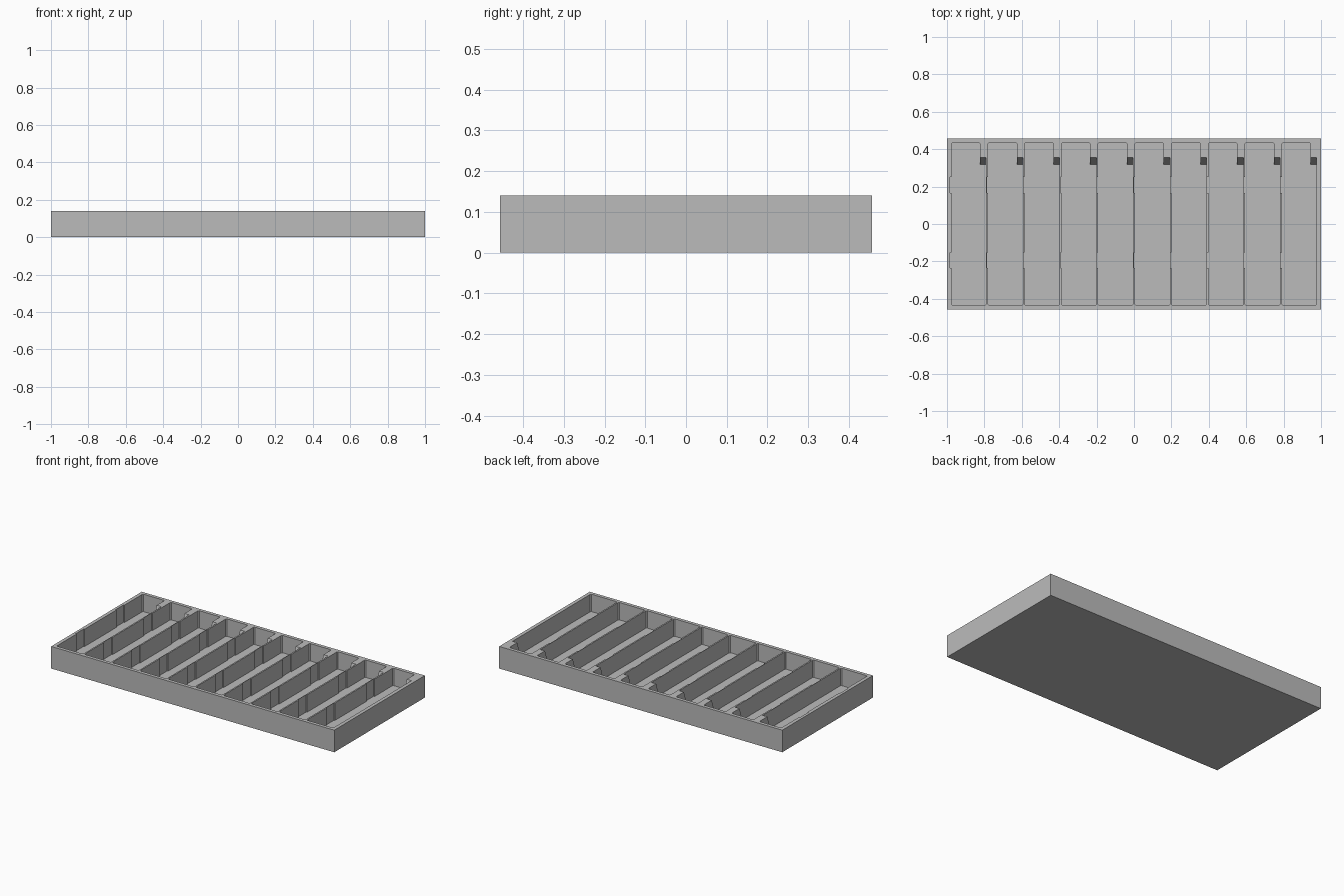
import bpy
import bmesh
from mathutils import Vector

if "Cube" in bpy.data.objects:
    bpy.data.objects.remove(bpy.data.objects["Cube"])

LENGTH, DEPTH, HEIGHT = 2.0, 0.914, 0.141
FLOOR = 0.03
COUNT = 10
EDGE_X, EDGE_Y = 0.977, 0.435          # inner limits of the pockets
POCKET = 0.187
PITCH = (2 * EDGE_X - POCKET) / (COUNT - 1)
RECESS = 0.006                         # shallow slots in each left wall
BLOCK = 0.033                          # corner block width
BLOCK_Y, RAMP_Y = 0.355, 0.318

grey = bpy.data.materials.new("plain grey")
grey.use_nodes = True
grey.diffuse_color = (0.5, 0.5, 0.5, 1)
grey.node_tree.nodes["Principled BSDF"].inputs["Base Color"].default_value = (0.5, 0.5, 0.5, 1)


def prism(bm, outline, offset):
    """Extrude a closed 3D outline along an offset."""
    face = bm.faces.new([bm.verts.new(p) for p in outline])
    moved = bmesh.ops.extrude_face_region(bm, geom=[face])["geom"]
    verts = [g for g in moved if isinstance(g, bmesh.types.BMVert)]
    bmesh.ops.translate(bm, verts=verts, vec=Vector(offset))


def finish(bm, name):
    bmesh.ops.recalc_face_normals(bm, faces=bm.faces)
    mesh = bpy.data.meshes.new(name)
    bm.to_mesh(mesh)
    bm.free()
    mesh.materials.append(grey)
    obj = bpy.data.objects.new(name, mesh)
    bpy.context.collection.objects.link(obj)
    return obj


def pocket_outline(left):
    """Pocket plan: corner block at the back right, two slots on the left."""
    right = left + POCKET
    c = 0.006
    plan = [(left + c, -EDGE_Y), (right - c, -EDGE_Y), (right, c - EDGE_Y),
            (right, BLOCK_Y), (right - BLOCK, BLOCK_Y),
            (right - BLOCK, EDGE_Y - c), (right - BLOCK - c, EDGE_Y),
            (left + c, EDGE_Y), (left, EDGE_Y - c)]
    for high, low in ((0.25, 0.167), (-0.152, -0.235)):
        plan += [(left, high), (left - RECESS, high), (left - RECESS, low), (left, low)]
    plan.append((left, c - EDGE_Y))
    return [(x, y, FLOOR) for x, y in plan]


lefts = [-EDGE_X + i * PITCH for i in range(COUNT)]

# Tray body
bm = bmesh.new()
bmesh.ops.create_cube(bm, size=1)
bmesh.ops.scale(bm, vec=(LENGTH, DEPTH, HEIGHT), verts=bm.verts)
bmesh.ops.translate(bm, vec=(0, 0, HEIGHT / 2), verts=bm.verts)
tray = finish(bm, "tray")

# Pocket cutter
bm = bmesh.new()
for left in lefts:
    prism(bm, pocket_outline(left), (0, 0, HEIGHT))
cutter = finish(bm, "pocket_cutter")
cutter.hide_render = True

cut = tray.modifiers.new("pockets", 'BOOLEAN')
cut.operation = 'DIFFERENCE'
cut.solver = 'EXACT'
cut.object = cutter
bpy.context.view_layer.objects.active = tray
bpy.ops.object.modifier_apply(modifier=cut.name)
bpy.data.objects.remove(cutter)

# Steep ramps in front of the corner blocks
bm = bmesh.new()
for left in lefts:
    x = left + POCKET - BLOCK
    side = [(x, BLOCK_Y, HEIGHT), (x, BLOCK_Y, FLOOR), (x, RAMP_Y, FLOOR)]
    prism(bm, side, (BLOCK, 0, 0))
finish(bm, "corner_ramps")
